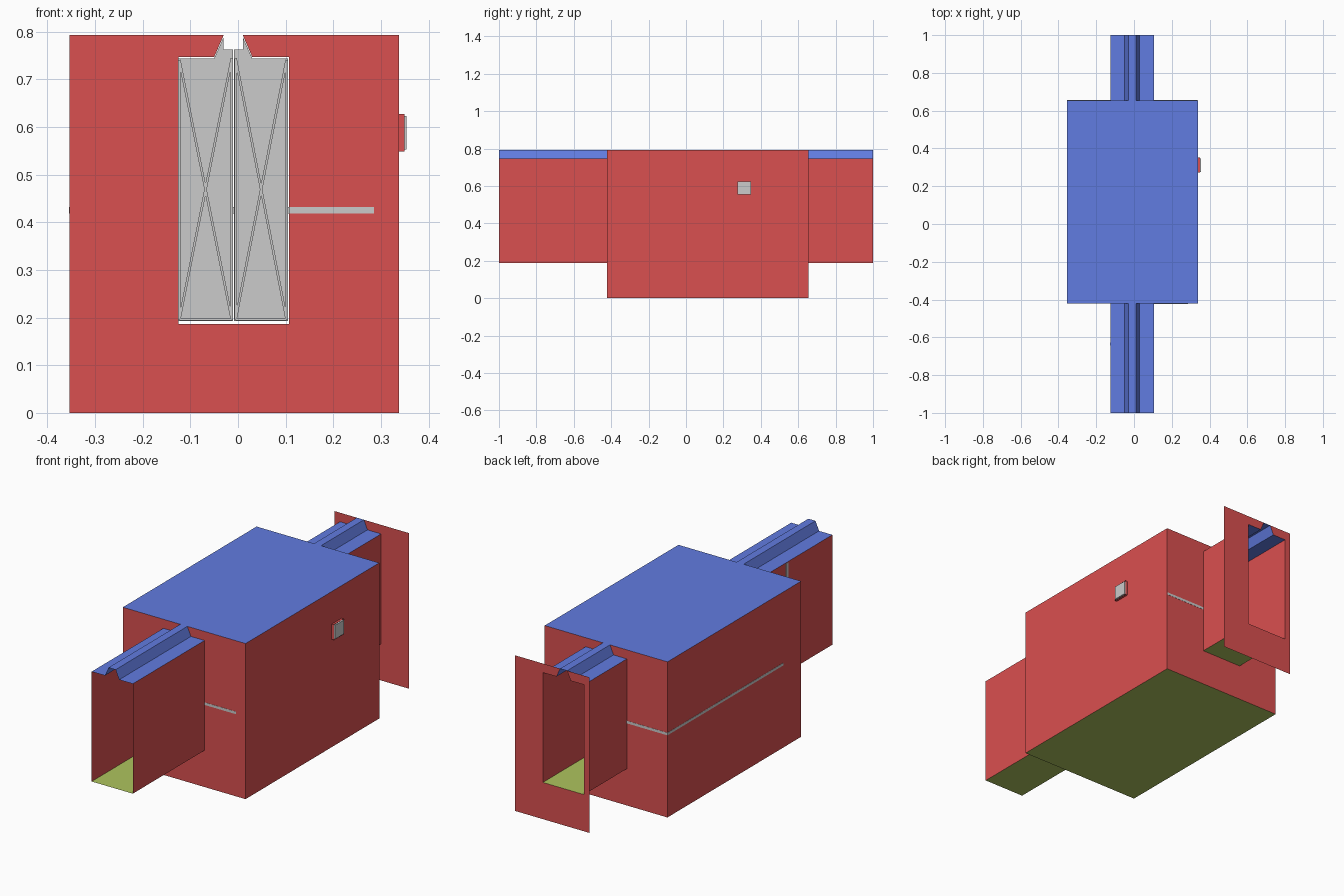
import bpy
import math
from mathutils import Vector

if "Cube" in bpy.data.objects:
    bpy.data.objects.remove(bpy.data.objects["Cube"])


def material(name, color):
    m = bpy.data.materials.new(name)
    m.diffuse_color = (*color, 1)
    m.use_nodes = True
    m.node_tree.nodes["Principled BSDF"].inputs["Base Color"].default_value = m.diffuse_color
    return m


RED = material("wall_red", (0.70, 0.08, 0.08))
BLUE = material("ceiling_blue", (0.12, 0.20, 0.75))
GREEN = material("floor_green", (0.42, 0.55, 0.11))


def sheets(name, faces, mat=None):
    """Object made of separate flat polygons, welded where they meet."""
    verts, index, polys = [], {}, []
    for face in faces:
        poly = []
        for p in face:
            key = tuple(round(c, 5) for c in p)
            if key not in index:
                index[key] = len(verts)
                verts.append(key)
            poly.append(index[key])
        polys.append(poly)
    mesh = bpy.data.meshes.new(name)
    mesh.from_pydata(verts, [], polys)
    mesh.update()
    ob = bpy.data.objects.new(name, mesh)
    bpy.context.collection.objects.link(ob)
    if mat:
        mesh.materials.append(mat)
    return ob


def prism(name, outline, vec, mat=None):
    """Closed solid: outline swept along vec."""
    a = [Vector(p) for p in outline]
    b = [p + Vector(vec) for p in a]
    n = len(a)
    sides = [(a[i], a[(i + 1) % n], b[(i + 1) % n], b[i]) for i in range(n)]
    return sheets(name, [a[::-1], b] + sides, mat)


def level(x0, x1, y0, y1, z):
    return [(x0, y0, z), (x1, y0, z), (x1, y1, z), (x0, y1, z)]


X0, X1, Y0, Y1, H = -0.354, 0.338, -0.422, 0.655, 0.793     # main room
TX0, TX1, TZ0, TZ1 = -0.125, 0.107, 0.187, 0.747            # tunnels
RIDGE = [(TX0, TZ1), (-0.05, TZ1), (-0.03, H), (0.01, H), (0.03, TZ1), (TX1, TZ1)]


def end_wall(x0, x1, y):
    """Wall with the tunnel profile cut out up to its top edge."""
    left, right = RIDGE[:3], RIDGE[3:]
    pts = [(x0, 0), (x1, 0), (x1, H)] + right + [(TX1, TZ0), (TX0, TZ0)] + left + [(x0, H)]
    return [(x, y, z) for x, z in pts]


def side_wall(x, y0, y1, z0, z1):
    return [(x, y0, z0), (x, y1, z0), (x, y1, z1), (x, y0, z1)]


# Main room
sheets("room_walls", [end_wall(X0, X1, Y0), end_wall(X0, X1, Y1)[::-1],
                      side_wall(X0, Y0, Y1, 0, H)[::-1], side_wall(X1, Y0, Y1, 0, H)], RED)
sheets("room_ceiling", [level(X0, X1, Y0, Y1, H)], BLUE)
sheets("room_floor", [level(X0, X1, Y0, Y1, 0)[::-1]], GREEN)

# Open tunnels at both ends, ceilings with a raised ridge
for tag, y0, y1 in (("front", -1, Y0), ("back", Y1, 1)):
    sheets(tag + "_tunnel_walls", [side_wall(TX0, y0, y1, TZ0, TZ1)[::-1],
                                   side_wall(TX1, y0, y1, TZ0, TZ1)], RED)
    sheets(tag + "_tunnel_ceiling",
           [[(a[0], y0, a[1]), (b[0], y0, b[1]), (b[0], y1, b[1]), (a[0], y1, a[1])]
            for a, b in zip(RIDGE, RIDGE[1:])], BLUE)
    sheets(tag + "_tunnel_floor", [level(TX0, TX1, y0, y1, TZ0)[::-1]], GREEN)

# Flat wall around the back tunnel mouth
sheets("back_end_wall", [end_wall(-0.157, 0.264, 1)[::-1]], RED)

# Double door in the front tunnel, notched below the ridge
DY, DZ0, DZ1, MID = -0.642, 0.193, 0.744, -0.009
DX0, DX1 = TX0 - 0.001, TX1 - 0.002
for tag, x0, x1, x_slope, x_notch in (("left", DX0, MID - 0.001, -0.05, -0.03),
                                      ("right", DX1, MID + 0.001, 0.03, 0.01)):
    outline = [(x0, DZ0), (x1, DZ0), (x1, 0.763), (x_notch, 0.763),
               (x_notch, H - 0.004), (x_slope, DZ1), (x0, DZ1)]
    prism(tag + "_door_leaf", [(x, DY, z) for x, z in outline], (0, 0.014, 0))

    # Frame and cross braces on both faces of the leaf
    s = math.copysign(0.003, x1 - x0)
    a, b, c, d = [(x0 + s, DZ0 + .003), (x1 - s, DZ0 + .003), (x1 - s, DZ1), (x0 + s, DZ1 - .003)]
    for i, (p, q) in enumerate(((a, b), (b, c), (d, a), (a, c), (b, d))):
        p, q = Vector(p), Vector(q)
        u = (q - p).normalized() * 0.0025
        n = Vector((-u.y, u.x))
        prism(f"{tag}_door_brace_{i + 1}",
              [(v.x, DY - 0.005, v.y) for v in (p - n, q - n, q + n, p + n)], (0, 0.024, 0))

# Mid-height floor whose edge shows through the room walls, open at the stair corner
E = 0.001
gallery = [(X0 - E, -0.28), (TX0, -0.28), (TX0, Y0 + 0.01), (TX1, Y0 + 0.01), (TX1, Y0 - E),
           (0.285, Y0 - E), (0.285, 0.60), (X1 - E, 0.60), (X1 - E, Y1 + E), (X0 - E, Y1 + E)]
prism("gallery_floor", [(x, y, 0.419) for x, y in gallery], (0, 0, 0.013))

# Small vent on the right wall: red sleeve with a grey cover
VY0, VY1, VZ0, VZ1 = 0.272, 0.352, 0.549, 0.627
rim = [(VY0, VZ0), (VY1, VZ0), (VY1, VZ1), (VY0, VZ1)]
sheets("vent_sleeve", [[(X1, *p), (X1, *q), (0.350, *q), (0.350, *p)]
                       for p, q in zip(rim[::-1], rim[-2::-1] + rim[-1:])], RED)
prism("vent_cover", [(0.346, y, z) for y, z in
                     side_wall and [(VY0 + .004, VZ0 + .004), (VY1 - .004, VZ0 + .004),
                                    (VY1 - .004, VZ1 - .004), (VY0 + .004, VZ1 - .004)]],
      (0.008, 0, 0))
